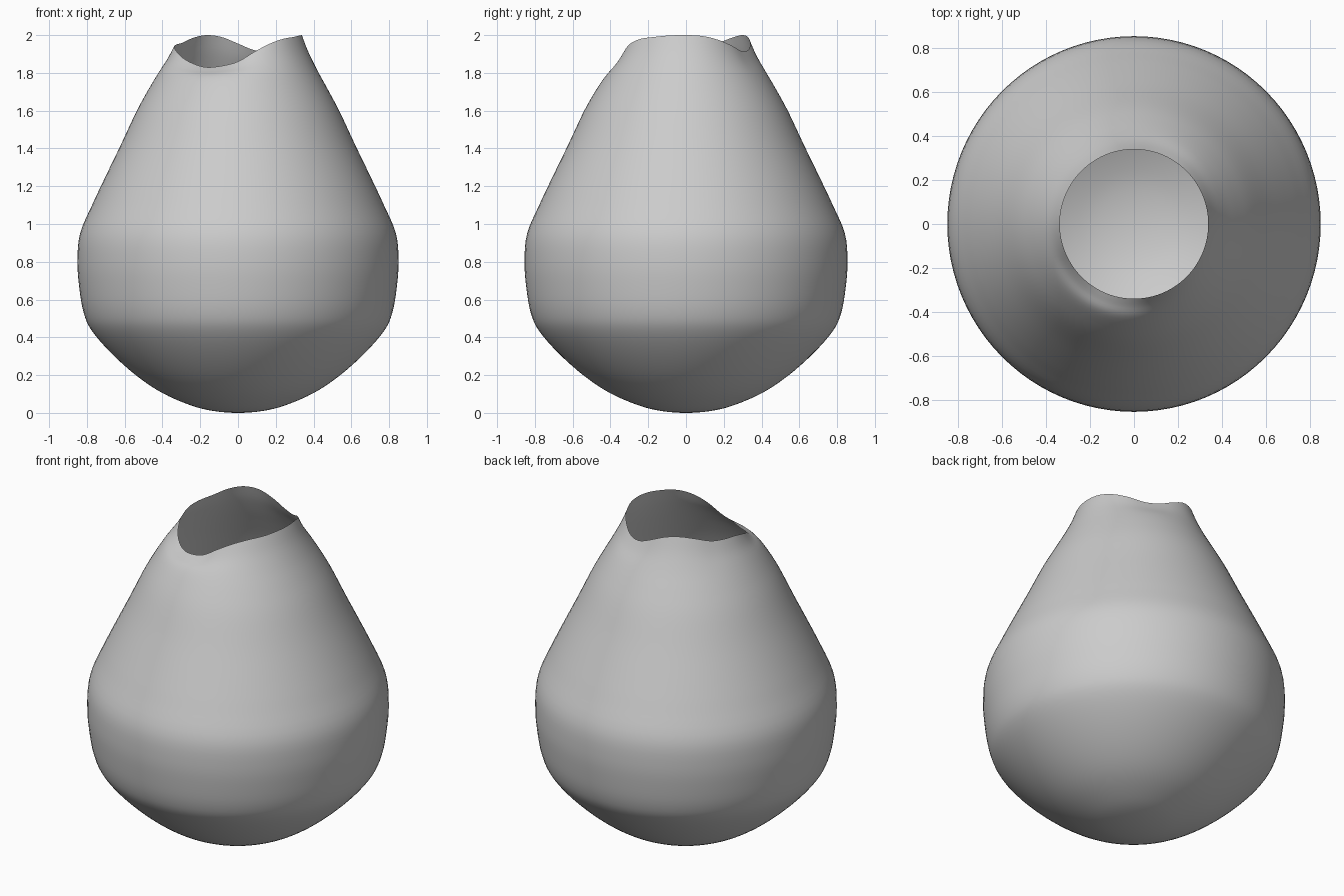
import bpy, bmesh, math

if "Cube" in bpy.data.objects:
    bpy.data.objects.remove(bpy.data.objects["Cube"])

SEGS, SUB = 96, 4

# Profile: radius, height, share of the rim wave carried at that level
PROFILE = [(0.0, 0.0, 0), (0.13, 0.01, 0), (0.25, 0.04, 0), (0.40, 0.105, 0),
           (0.535, 0.195, 0), (0.67, 0.315, 0), (0.774, 0.435, 0), (0.817, 0.53, 0),
           (0.84, 0.66, 0), (0.85, 0.80, 0), (0.836, 0.95, 0), (0.768, 1.11, 0),
           (0.702, 1.25, 0), (0.62, 1.42, 0), (0.538, 1.595, 0), (0.475, 1.71, 0.05),
           (0.42, 1.80, 0.2), (0.372, 1.87, 0.6), (0.338, 1.93, 1.0)]

# Rim height every 15 degrees, counter-clockwise from +x
RIM = [2.0, 1.995, 1.975, 1.945, 1.915, 1.92, 1.955, 1.99, 2.0, 1.985, 1.96, 1.95,
       1.94, 1.915, 1.88, 1.85, 1.83, 1.837, 1.86, 1.912, 1.955, 1.98, 1.99, 1.998]


def catmull(a, b, c, d, t):
    return 0.5 * (2*b + (c - a)*t + (2*a - 5*b + 4*c - d)*t*t + (3*b - a - 3*c + d)*t**3)


def rim_wave(angle):
    s = angle / math.tau * len(RIM)
    i = int(s)
    return catmull(*(RIM[(i + k) % len(RIM)] for k in (-1, 0, 1, 2)), s - i) - 1.93


def smooth_profile():
    n = len(PROFILE)
    rows = []
    for i in range(n - 1):
        a = PROFILE[i - 1] if i else (-PROFILE[1][0], PROFILE[1][1], 0)
        b, c, d = PROFILE[i], PROFILE[i + 1], PROFILE[min(i + 2, n - 1)]
        for k in range(SUB):
            rows.append([catmull(*v, k / SUB) for v in zip(a, b, c, d)])
    rows.append(PROFILE[-1])
    return rows[1:]


# Pear-shaped open shell with a wavy mouth
bm = bmesh.new()
pole = bm.verts.new((0, 0, 0))
rings = []
for r, z, w in smooth_profile():
    ring = []
    for j in range(SEGS):
        a = math.tau * j / SEGS
        ring.append(bm.verts.new((r * math.cos(a), r * math.sin(a) * 1.006, z + w * rim_wave(a))))
    rings.append(ring)
for j in range(SEGS):
    k = (j + 1) % SEGS
    bm.faces.new((pole, rings[0][k], rings[0][j]))
    for lo, hi in zip(rings, rings[1:]):
        bm.faces.new((lo[j], lo[k], hi[k], hi[j]))
for f in bm.faces:
    f.smooth = True
mesh = bpy.data.meshes.new("vase_shell")
bm.to_mesh(mesh)
bm.free()
vase = bpy.data.objects.new("vase_shell", mesh)
bpy.context.collection.objects.link(vase)
